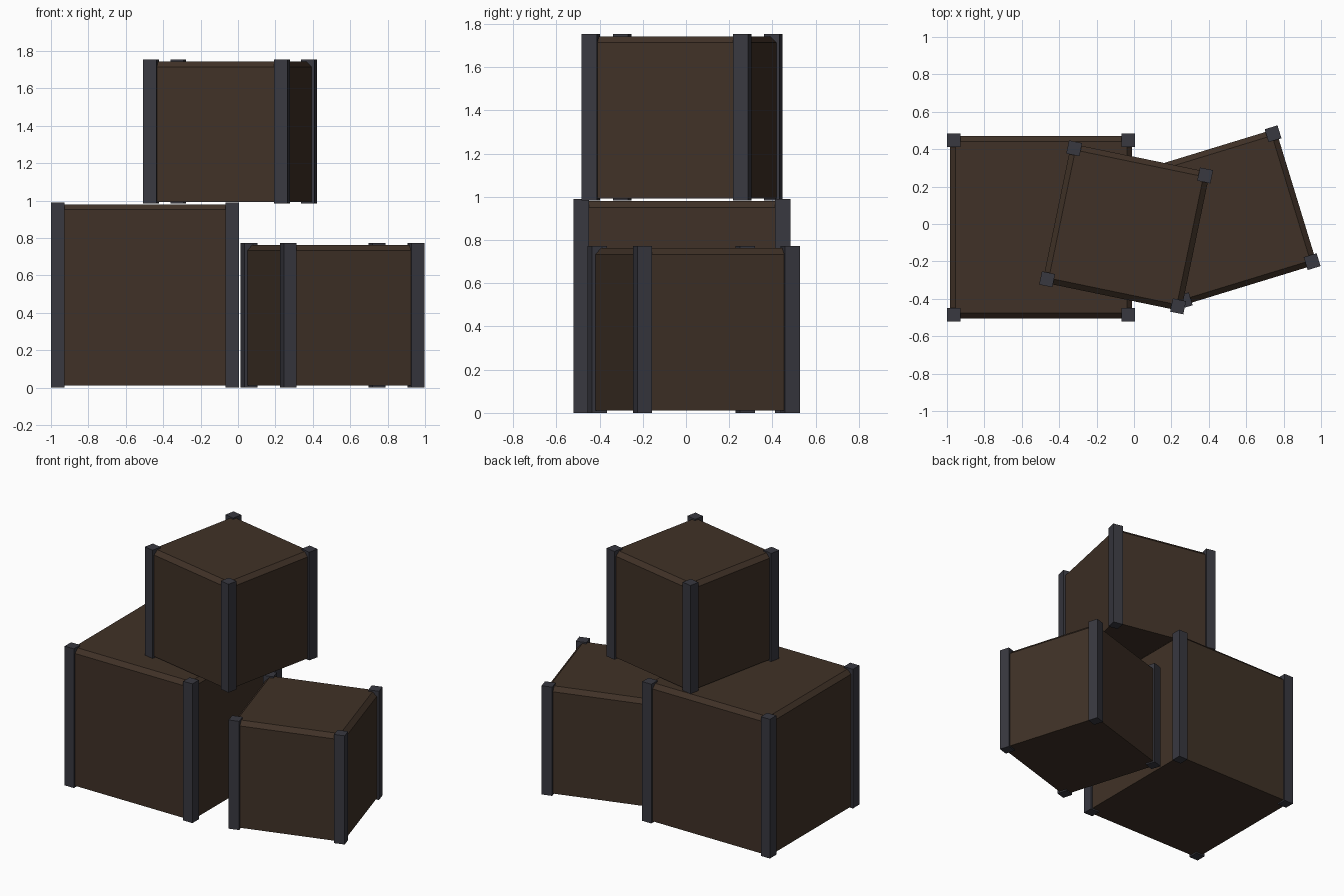
import bpy, bmesh, math
from mathutils import Matrix, Vector

cube = bpy.data.objects.get("Cube")
if cube:
    bpy.data.objects.remove(cube, do_unlink=True)


def make_material(name, rgb):
    mat = bpy.data.materials.new(name)
    mat.use_nodes = True
    mat.diffuse_color = (*rgb, 1)
    mat.node_tree.nodes["Principled BSDF"].inputs["Base Color"].default_value = (*rgb, 1)
    return mat


wood = make_material("dark_brown_wood", (0.051, 0.031, 0.020))
metal = make_material("dark_grey_metal", (0.040, 0.040, 0.051))

POST = 0.072     # width of a corner post
INSET = 0.015    # how far the panels sit behind the posts
LIP = 0.01       # how far the posts stick out above and below
CHAMFER = 0.029


def add_block(bm, size, centre):
    """Add a box and return its edges."""
    matrix = Matrix.Translation(centre) @ Matrix.Diagonal((*size, 1))
    verts = bmesh.ops.create_cube(bm, size=1, matrix=matrix)["verts"]
    return list({e for v in verts for e in v.link_edges})


def add_object(bm, name, mat, location, angle):
    mesh = bpy.data.meshes.new(name)
    bm.to_mesh(mesh)
    bm.free()
    mesh.materials.append(mat)
    obj = bpy.data.objects.new(name, mesh)
    obj.location = location
    obj.rotation_euler.z = math.radians(angle)
    bpy.context.collection.objects.link(obj)


def crate(name, location, width, height, angle):
    # Wooden body with chamfered upper edges
    side = width - 2 * INSET
    body_height = height - 2 * LIP
    bm = bmesh.new()
    edges = add_block(bm, (side, side, body_height), (0, 0, height / 2))
    top = [e for e in edges if all(v.co.z > height / 2 for v in e.verts)]
    bmesh.ops.bevel(bm, geom=top, offset=CHAMFER, segments=1, affect="EDGES")
    add_object(bm, name + "_body", wood, location, angle)

    # Four metal corner posts
    bm = bmesh.new()
    reach = (width - POST) / 2
    for sx in (-1, 1):
        for sy in (-1, 1):
            add_block(bm, (POST, POST, height), Vector((sx * reach, sy * reach, height / 2)))
    add_object(bm, name + "_corner_posts", metal, location, angle)


crate("large_crate", (-0.497, -0.018, 0), 1.005, 0.99, 0)
crate("small_crate", (0.506, 0.036, 0), 0.787, 0.773, 17)
crate("upper_crate", (-0.042, -0.018, 0.983), 0.787, 0.77, -11.7)
